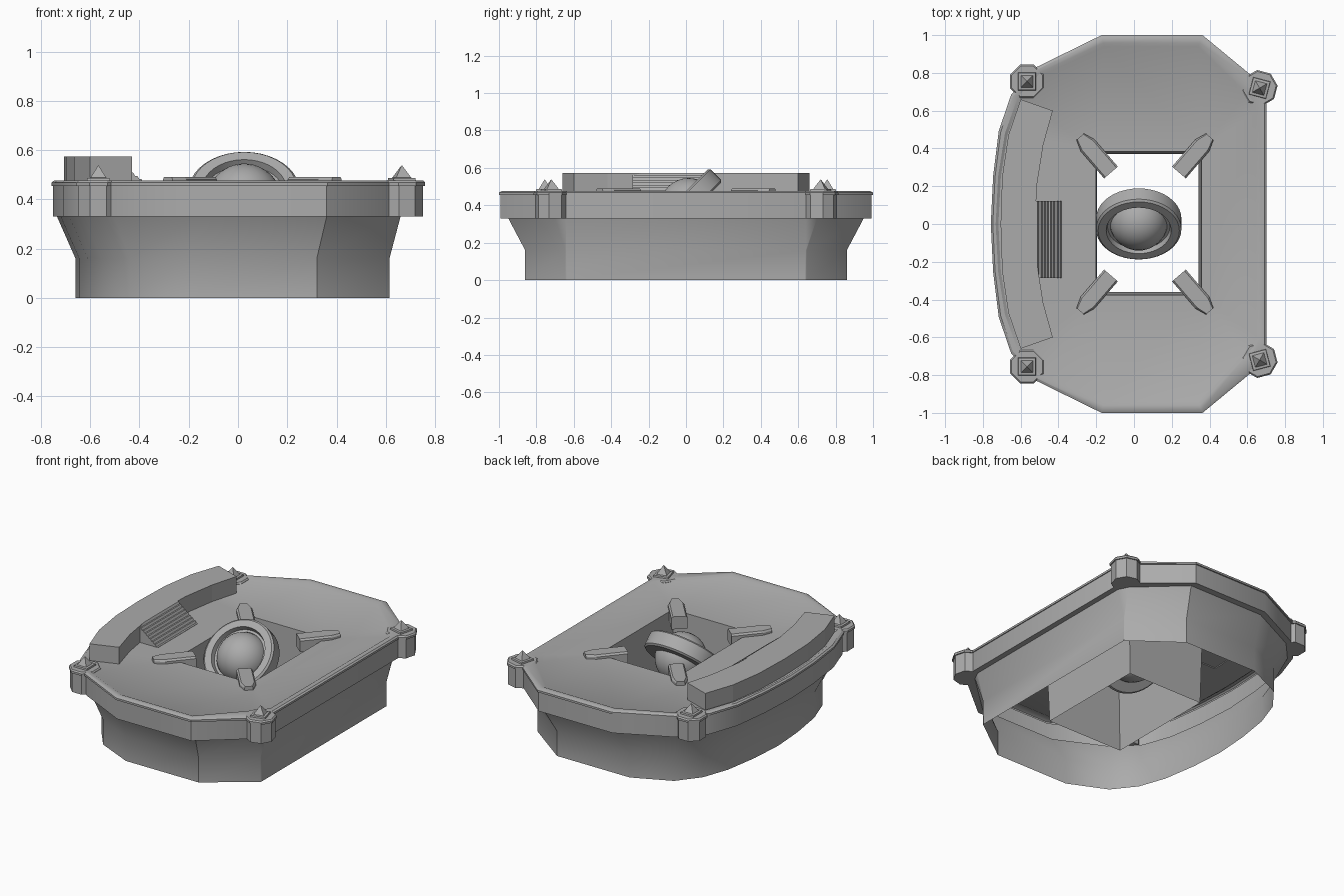
import bpy, bmesh, math
from mathutils import Vector, Matrix

if "Cube" in bpy.data.objects:
    bpy.data.objects.remove(bpy.data.objects["Cube"])

grey = bpy.data.materials.new("dark_grey")
grey.diffuse_color = (.41, .41, .41, 1)
grey.use_nodes = True
grey.node_tree.nodes["Principled BSDF"].inputs["Base Color"].default_value = grey.diffuse_color


def finish(name, bm, smooth=False):
    bmesh.ops.recalc_face_normals(bm, faces=bm.faces)
    me = bpy.data.meshes.new(name)
    bm.to_mesh(me)
    bm.free()
    me.materials.append(grey)
    ob = bpy.data.objects.new(name, me)
    bpy.context.collection.objects.link(ob)
    if smooth:
        for p in me.polygons:
            p.use_smooth = True
    return ob


def bridge(bm, a, b):
    n = len(a)
    for i in range(n):
        bm.faces.new((a[i], a[(i + 1) % n], b[(i + 1) % n], b[i]))


def loft(bm, layers):
    rings = [[bm.verts.new((x, y, z)) for x, y in p] for p, z in layers]
    for a, b in zip(rings, rings[1:]):
        bridge(bm, a, b)
    return rings


def prism(name, layers):
    bm = bmesh.new()
    r = loft(bm, layers)
    bm.faces.new(r[0])
    bm.faces.new(r[-1])
    return finish(name, bm)


def full(half):
    # half outline runs from right (+x) over +y to the left tip on y = 0
    return half + [(x, -y) for x, y in reversed(half[:-1])]


def grow(pts, k):
    return [(x * (1 + k), y * (1 + k)) for x, y in pts]


# Hull, rim, deck and central shaft in one open-bottomed shell
base = full([(.615, .64), (.612, .645), (.32, .86), (-.2, .86), (-.44, .75),
             (-.55, .61), (-.61, .44), (-.645, .22), (-.66, 0)])
flare = full([(.66, .64), (.63, .70), (.36, .95), (-.17, .95), (-.50, .79),
              (-.62, .66), (-.685, .48), (-.72, .25), (-.735, 0)])
rim = full([(.695, .64), (.635, .765), (.36, .992), (-.17, .992), (-.51, .825),
            (-.645, .68), (-.71, .49), (-.74, .25), (-.752, 0)])
inner = full([(.648, .60), (.585, .68), (.34, .94), (-.16, .94), (-.48, .79),
              (-.60, .665), (-.67, .47), (-.705, .25), (-.718, 0)])
bm = bmesh.new()
rings = loft(bm, [(base, 0), (base, .16), (flare, .33), (rim, .33), (rim, .455),
                  (grow(rim, .008), .455), (grow(rim, .008), .468),
                  (grow(rim, -.006), .476), (grow(inner, .02), .476), (inner, .466)])
hole = [(.357, .385), (-.2, .385), (-.2, -.375), (.357, -.375)]
hole_low = [(.342, .37), (-.195, .37), (-.195, -.36), (.342, -.36)]
shaft = loft(bm, [(hole, .466), (hole_low, .0)])
edges = []
for loop in (rings[-1], shaft[0]):
    edges += [bm.edges.get((loop[i], loop[(i + 1) % len(loop)])) for i in range(len(loop))]
bmesh.ops.triangle_fill(bm, edges=edges, use_beauty=True)
hull = finish("hull_and_deck", bm)


def ngon(cx, cy, r, n, a):
    return [(cx + r * math.cos(a + i * math.tau / n), cy + r * math.sin(a + i * math.tau / n))
            for i in range(n)]


# Corner posts with pyramid studs
for s in (1, -1):
    for side, cx, cy, rot in (("right", .665, .72, -.26), ("left", -.567, .755, 0)):
        a = rot * s + math.pi / 8
        body = ngon(cx, cy * s, .088, 8, a)
        cap = ngon(cx, cy * s, .096, 8, a)
        prism("corner_post_" + side, [(body, .33), (body, .455), (cap, .455),
                                      (cap, .468), (body, .476)])
        q = rot * s + math.pi / 4
        prism("stud_" + side, [(ngon(cx, cy * s, .068, 4, q), .47),
                               (ngon(cx, cy * s, .064, 4, q), .486),
                               (ngon(cx, cy * s, .045, 4, q), .488),
                               (ngon(cx, cy * s, .002, 4, q), .537)])

# Curved raised bench along the left edge
outer = full([(-.60, .66), (-.665, .47), (-.698, .25), (-.706, 0)])
inside = full([(-.43, .60), (-.48, .42), (-.515, .2), (-.522, 0)])
outline = outer + inside[::-1]
prism("curved_bench", [(outline, .46), (outline, .574)])

# Steps leading down from the bench
bm = bmesh.new()
n = 8
prof = [(-.53, .46), (-.53, .574)]
for i in range(n):
    x = -.51 + i * .135 / n
    z = .574 - i * .105 / n
    prof += [(x, z), (x + .008, z - .105 / n)]
prof += [(-.373, .468), (-.373, .46)]
sides = [[bm.verts.new((x, y, z)) for x, z in prof] for y in (-.285, .122)]
bridge(bm, *sides)
for s in sides:
    bm.faces.new(s)
finish("bench_steps", bm)

# Four diagonal clamp arms around the shaft
arm = [(0, -.026), (.06, -.048), (.25, -.048), (.25, .048), (.06, .048), (0, .026)]
for sx in (1, -1):
    for sy in (1, -1):
        d = Vector((-.155 * sx, -.18 * sy)).normalized()
        p = Vector((-d.y, d.x))
        o = Vector((.058 + .343 * sx, .462 * sy))

        def place(k):
            return [tuple(o + d * u + p * v * k) for u, v in arm]
        prism("clamp_arm", [(place(1), .41), (place(1), .48), (place(.8), .491)])

# Tilted ring and sunken ball in the centre
tilt = Matrix.Translation((.025, -.035, .44)) @ Matrix.Rotation(math.radians(45), 4, 'X')
bm = bmesh.new()
prof = [(.15, -.10), (.215, -.10), (.226, -.09), (.226, -.01), (.215, 0), (.172, 0),
        (.165, -.03), (.15, -.03)]
loops = []
for i in range(40):
    t = i * math.tau / 40
    loops.append([bm.verts.new((r * math.cos(t), r * math.sin(t), z)) for r, z in prof])
for i in range(40):
    bridge(bm, loops[i], loops[(i + 1) % 40])
bm.transform(tilt)
eye_ring = finish("tilted_ring", bm)

bm = bmesh.new()
bmesh.ops.create_uvsphere(bm, u_segments=32, v_segments=16, radius=.155,
                          matrix=tilt @ Matrix.Translation((0, 0, -.07)))
finish("centre_ball", bm, True)

# Soft shading with sharp edges kept
for ob in (eye_ring, hull):
    bpy.ops.object.select_all(action='DESELECT')
    ob.select_set(True)
    bpy.context.view_layer.objects.active = ob
    bpy.ops.object.shade_smooth_by_angle(angle=math.radians(30))
